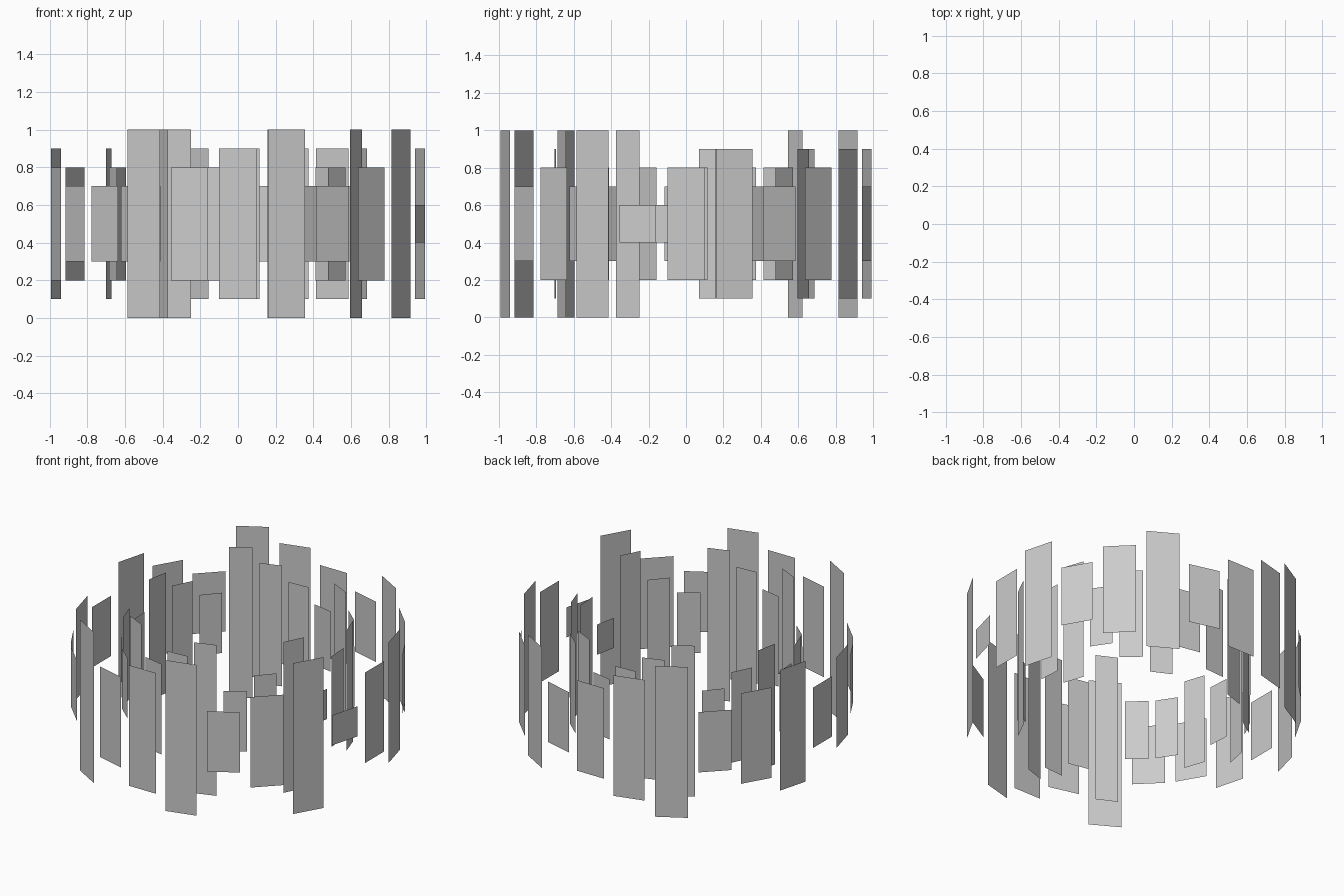
import bpy, bmesh
from math import sin, cos, radians

if "Cube" in bpy.data.objects:
    bpy.data.objects.remove(bpy.data.objects["Cube"])

# Panel heights in tenths, every 15 degrees counter-clockwise from the front
HEIGHTS = [8, 10, 4, 6, 10, 2, 6, 8, 4, 6, 8, 4,
           6, 8, 10, 4, 6, 8, 4, 6, 4, 4, 10, 6]


def panel_ring(name, radius, half_width, twist):
    """Ring of thin upright sheets facing outward, centred on z = 0.5."""
    bm = bmesh.new()
    for i, h in enumerate(HEIGHTS):
        a = radians(15 * i + twist)
        out = (sin(a), -cos(a))
        side = (cos(a), sin(a))
        half = h / 20
        corners = [(-1, -1), (1, -1), (1, 1), (-1, 1)]
        bm.faces.new([bm.verts.new((radius * out[0] + s * half_width * side[0],
                                    radius * out[1] + s * half_width * side[1],
                                    0.5 + t * half)) for s, t in corners])
    mesh = bpy.data.meshes.new(name)
    bm.to_mesh(mesh)
    bm.free()
    obj = bpy.data.objects.new(name, mesh)
    bpy.context.collection.objects.link(obj)
    return obj


# Outer ring, and a smaller copy turned slightly inside it
panel_ring("outer_panel_ring", 1.0, 0.10, 0)
panel_ring("inner_panel_ring", 0.7, 0.07, 3.6)
